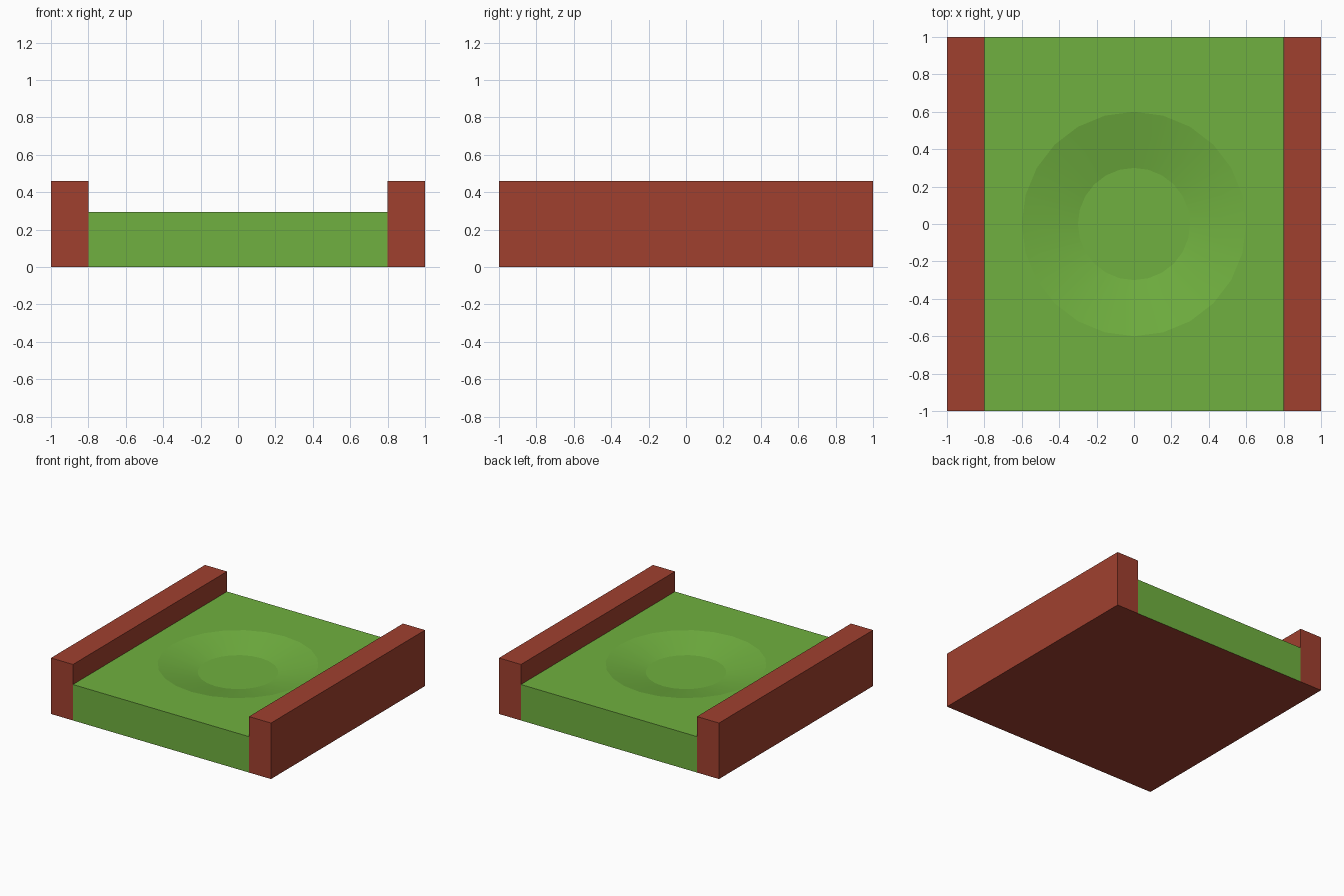
import bpy, bmesh
from math import cos, sin, pi, radians

if "Cube" in bpy.data.objects:
    bpy.data.objects.remove(bpy.data.objects["Cube"])

WALL_TOP, TURF_TOP, DIP = 0.46, 0.295, 0.066
INNER_X, SIDES = 0.8, 24


def material(name, color):
    m = bpy.data.materials.new(name)
    m.diffuse_color = color
    m.use_nodes = True
    m.node_tree.nodes["Principled BSDF"].inputs["Base Color"].default_value = m.diffuse_color
    return m


red = material("red_wood", (0.352, 0.051, 0.028, 1))
green = material("green_turf", (0.162, 0.434, 0.05, 1))


def finish(bm, name, mats):
    bmesh.ops.recalc_face_normals(bm, faces=bm.faces)
    me = bpy.data.meshes.new(name)
    bm.to_mesh(me)
    bm.free()
    ob = bpy.data.objects.new(name, me)
    bpy.context.collection.objects.link(ob)
    for m in mats:
        me.materials.append(m)
    return ob


# Side walls
for side, name in ((-1, "left_wall"), (1, "right_wall")):
    bm = bmesh.new()
    bmesh.ops.create_cube(bm, size=1)
    for v in bm.verts:
        v.co.x = side * 0.9 + v.co.x * 0.2
        v.co.y *= 2
        v.co.z = (v.co.z + 0.5) * WALL_TOP
    finish(bm, name, [red])

# Turf slab with a shallow round dip
bm = bmesh.new()


def ring(points):
    return [bm.verts.new(p) for p in points]


def circle(r, z):
    return ring([(r * cos(2 * pi * i / SIDES), r * sin(2 * pi * i / SIDES), z)
                 for i in range(SIDES)])


def rectangle(z):
    return ring([(x * INNER_X, y, z) for x, y in ((-1, -1), (1, -1), (1, 1), (-1, 1))])


def bridge(a, b):
    n = len(a)
    return [bm.faces.new((a[i], a[(i + 1) % n], b[(i + 1) % n], b[i])) for i in range(n)]


bottom, top = rectangle(0), rectangle(TURF_TOP)
rim, floor = circle(0.6, TURF_TOP), circle(0.3, TURF_TOP - DIP)
bridge(bottom, top)
bm.faces.new(bottom).material_index = 1      # red underside
bridge(rim, floor)
bm.faces.new(floor)
open_edges = [e for e in bm.edges if len(e.link_faces) == 1]
bmesh.ops.triangle_fill(bm, edges=open_edges, use_beauty=True)
turf = finish(bm, "turf", [green, red])

# Smooth around the dip, crisp at its rim and floor
bpy.context.view_layer.objects.active = turf
turf.select_set(True)
bpy.ops.object.shade_smooth_by_angle(angle=radians(8))
